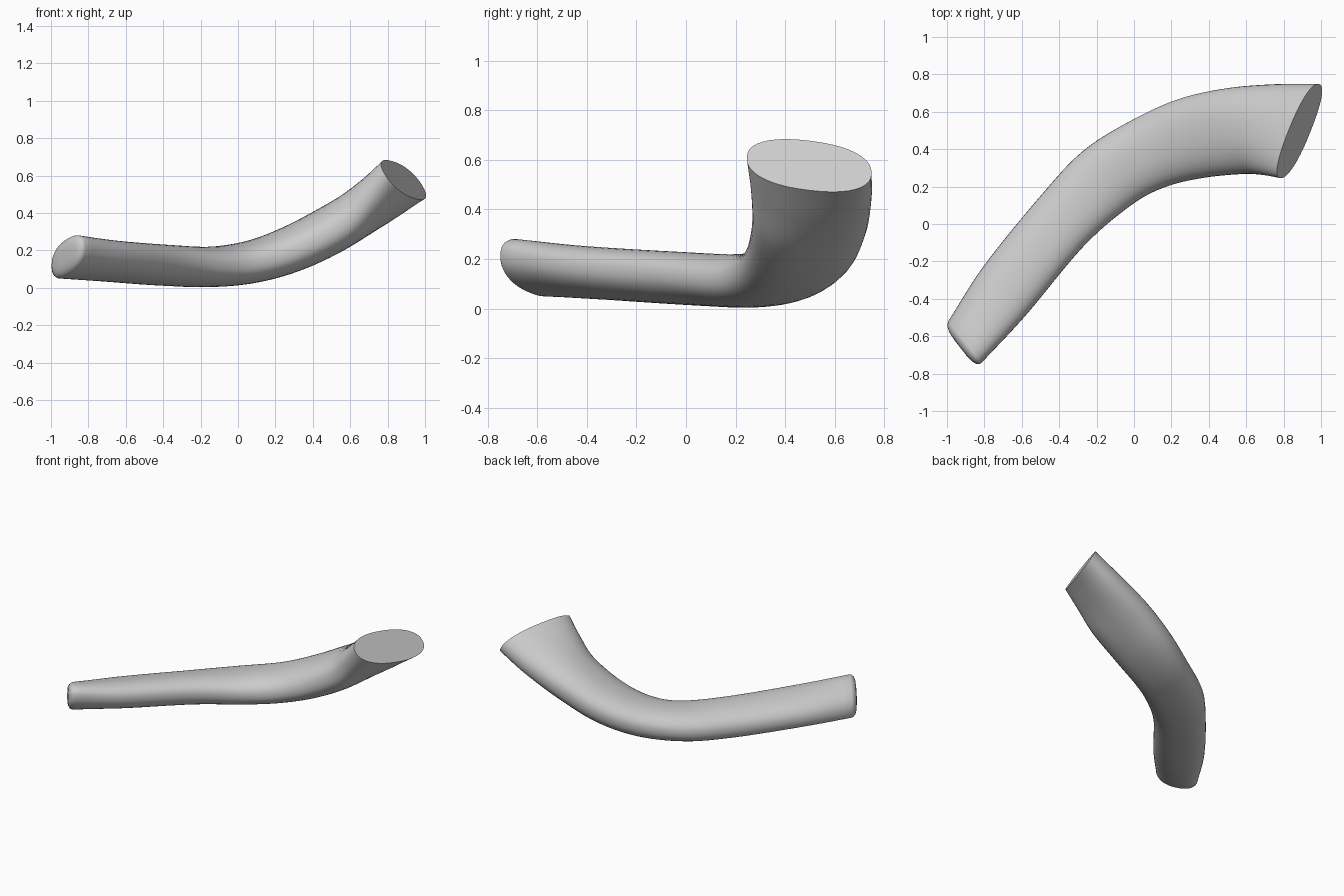
import bpy, bmesh, math
from mathutils import Vector as V

if "Cube" in bpy.data.objects:
    bpy.data.objects.remove(bpy.data.objects["Cube"])

SEG, STEPS, POWER = 40, 6, 2.3

# Sections along the tube: centre, half-width vector, half-height vector
sections = [
    ((-.905, -.632, .165), (.088, -.112, .050), (0, 0, .100)),
    ((-.69, -.355, .143), (.110, -.135, .030), (0, 0, .102)),
    ((-.385, .015, .120), (.115, -.135, .020), (0, 0, .105)),
    ((-.145, .245, .112), (.125, -.148, .005), (0, 0, .108)),
    ((.08, .378, .140), (.080, -.183, .005), (-.02, 0, .112)),
    ((.305, .458, .215), (.055, -.213, .005), (-.045, 0, .115)),
    ((.54, .497, .335), (.035, -.230, .010), (-.060, 0, .115)),
    ((.73, .505, .460), (-.040, -.243, .020), (-.063, 0, .110)),
    ((.885, .497, .577), (-.100, -.252, .030), (-.060, 0, .100)),
]
secs = [tuple(V(v) for v in s) for s in sections]


def spline(p0, p1, p2, p3, t):
    return 0.5 * (2 * p1 + (p2 - p0) * t + (2 * p0 - 5 * p1 + 4 * p2 - p3) * t * t
                  + (3 * p1 - p0 - 3 * p2 + p3) * t ** 3)


# Smoothly interpolated sections
n = len(secs)
ext = ([tuple(2 * a - b for a, b in zip(secs[0], secs[1]))] + secs
       + [tuple(2 * a - b for a, b in zip(secs[-1], secs[-2]))])
path = []
for i in range(n - 1):
    for k in range(STEPS):
        path.append(tuple(spline(*(ext[i + j][c] for j in range(4)), k / STEPS)
                          for c in range(3)))
path.append(secs[-1])

# Rounded lip and slightly domed cap on the narrow end
c, a, b = path[0]
out = V((-.61, -.79, 0))
cap = [(c + out * d, a * s, b * s)
       for d, s in ((.038, .35), (.034, .68), (.024, .87), (.010, .97))]
path = cap + path

bm = bmesh.new()


def ring(centre, wide, high):
    verts = []
    for i in range(SEG):
        t = 2 * math.pi * i / SEG
        u, v = math.cos(t), math.sin(t)
        u = math.copysign(abs(u) ** (2 / POWER), u)
        v = math.copysign(abs(v) ** (2 / POWER), v)
        verts.append(bm.verts.new(centre + wide * u + high * v))
    return verts


rings = [ring(*p) for p in path]
for r0, r1 in zip(rings, rings[1:]):
    for i in range(SEG):
        j = (i + 1) % SEG
        bm.faces.new((r0[i], r0[j], r1[j], r1[i]))
bm.faces.new(rings[0])
bm.faces.new(rings[-1])
bmesh.ops.recalc_face_normals(bm, faces=bm.faces)

mesh = bpy.data.meshes.new("curved_handle")
bm.to_mesh(mesh)
bm.free()
handle = bpy.data.objects.new("curved_handle", mesh)
bpy.context.collection.objects.link(handle)
bpy.context.view_layer.objects.active = handle
handle.select_set(True)
bpy.ops.object.shade_smooth_by_angle(angle=math.radians(40))
